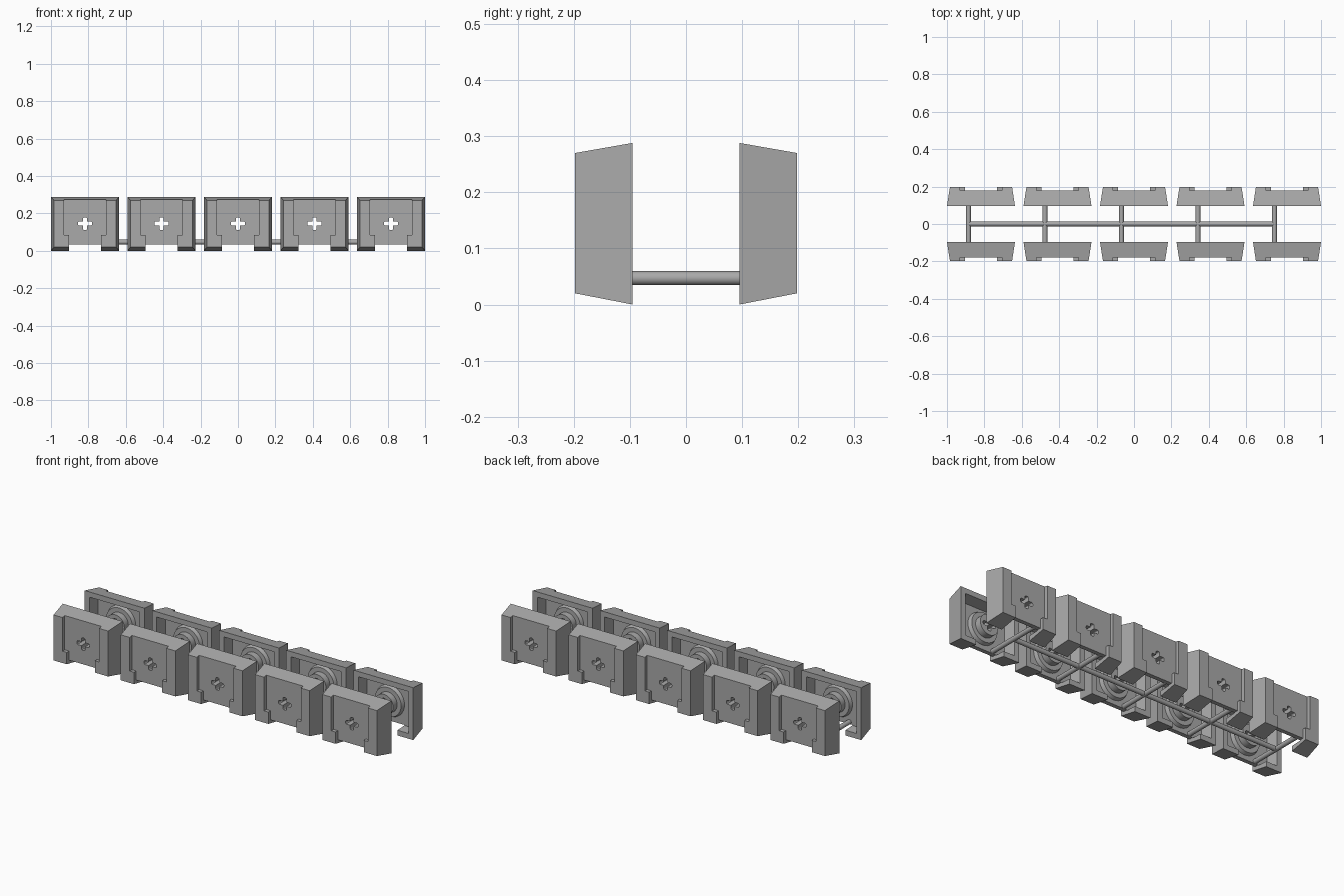
import bpy, bmesh, math
from mathutils import Matrix, Vector

default = bpy.data.objects.get("Cube")
if default:
    bpy.data.objects.remove(default, do_unlink=True)

grey = bpy.data.materials.new("plain_grey")
grey.use_nodes = True
COLOUR = (0.40, 0.40, 0.40, 1)
grey.diffuse_color = COLOUR
grey.node_tree.nodes["Principled BSDF"].inputs["Base Color"].default_value = COLOUR

PITCH, MID_Z = 0.409, 0.1455
OPEN_Y, FACE_Y, RECESS_Y, CEILING_Y = -0.095, -0.198, -0.178, -0.155


def make_object(name, bm):
    bmesh.ops.recalc_face_normals(bm, faces=bm.faces)
    mesh = bpy.data.meshes.new(name)
    bm.to_mesh(mesh)
    bm.free()
    mesh.materials.append(grey)
    obj = bpy.data.objects.new(name, mesh)
    bpy.context.collection.objects.link(obj)
    return obj


def frustum(name, y0, size0, y1, size1):
    """Box along y whose two ends are (x0, x1, z0, z1) rectangles."""
    bm = bmesh.new()
    rings = []
    for y, (xa, xb, za, zb) in ((y0, size0), (y1, size1)):
        rings.append([bm.verts.new((x, y, z))
                      for x, z in ((xa, za), (xb, za), (xb, zb), (xa, zb))])
    a, b = rings
    bm.faces.new(a)
    bm.faces.new(b)
    for i in range(4):
        j = (i + 1) % 4
        bm.faces.new((a[i], a[j], b[j], b[i]))
    return make_object(name, bm)


def box(name, x, y, z):
    return frustum(name, y[0], (*x, *z), y[1], (*x, *z))


def rod(name, start, end, r0, r1=None, sides=32):
    start, end = Vector(start), Vector(end)
    axis = end - start
    turn = axis.to_track_quat('Z', 'Y').to_matrix().to_4x4()
    bm = bmesh.new()
    bmesh.ops.create_cone(bm, cap_ends=True, segments=sides, radius1=r0,
                          radius2=r0 if r1 is None else r1, depth=axis.length,
                          matrix=Matrix.Translation((start + end) / 2) @ turn)
    return make_object(name, bm)


def rounded_bar(name, half_x, half_z):
    """Bar through the cap with softened corners, for the cross hole."""
    obj = box(name, (-half_x, half_x), (-0.25, -0.05), (MID_Z - half_z, MID_Z + half_z))
    bm = bmesh.new()
    bm.from_mesh(obj.data)
    long_edges = [e for e in bm.edges if abs(e.verts[0].co.y - e.verts[1].co.y) > 0.1]
    bmesh.ops.bevel(bm, geom=long_edges, offset=0.007, segments=3, profile=0.5, affect='EDGES')
    bm.to_mesh(obj.data)
    bm.free()
    return obj


# Hollow tapered cap, open towards the middle of the model
cap = frustum("cap", OPEN_Y, (-0.182, 0.182, 0.0, 0.288), FACE_Y, (-0.166, 0.166, 0.02, 0.27))
cavity = frustum("cavity", -0.08, (-0.155, 0.155, 0.028, 0.262),
                 CEILING_Y, (-0.142, 0.142, 0.032, 0.248))
recess = box("recess", (-0.112, 0.112), (-0.25, RECESS_Y), (0.085, 0.4))
recess_lower = box("recess_lower", (-0.086, 0.086), (-0.25, RECESS_Y), (-0.1, 0.2))
bottom_slot = box("bottom_slot", (-0.086, 0.086), (-0.25, 0), (-0.1, 0.035))

# Stepped round stem with a cross-shaped hole
collar = rod("collar", (0, -0.165, MID_Z), (0, -0.135, MID_Z), 0.09, 0.08)
stem = rod("stem", (0, -0.168, MID_Z), (0, -0.1, MID_Z), 0.056)
cross_wide = rounded_bar("cross_wide", 0.038, 0.011)
cross_tall = rounded_bar("cross_tall", 0.011, 0.034)

steps = [(cavity, 'DIFFERENCE'), (recess, 'DIFFERENCE'), (recess_lower, 'DIFFERENCE'),
         (bottom_slot, 'DIFFERENCE'), (collar, 'UNION'), (stem, 'UNION'),
         (cross_wide, 'DIFFERENCE'), (cross_tall, 'DIFFERENCE')]
for tool, operation in steps:
    mod = cap.modifiers.new(tool.name, 'BOOLEAN')
    mod.object, mod.operation, mod.solver = tool, operation, 'EXACT'
evaluated = cap.evaluated_get(bpy.context.evaluated_depsgraph_get())
cap_mesh = bpy.data.meshes.new_from_object(evaluated)
for obj in [cap] + [tool for tool, _ in steps]:
    bpy.data.objects.remove(obj, do_unlink=True)

# Two facing rows of five caps
parts = []
for row, angle in (("front", 0), ("back", math.pi)):
    for i in range(5):
        obj = bpy.data.objects.new(f"{row}_cap_{i + 1}", cap_mesh)
        obj.location.x = (i - 2) * PITCH
        obj.rotation_euler.z = angle
        bpy.context.collection.objects.link(obj)
        parts.append(obj)

# Connecting rods
ROD_Z, ROD_R, OFFSET = 0.047, 0.0125, -0.067
ends = [i * PITCH + OFFSET for i in (-2, 2)]
parts.append(rod("long_rod", (ends[0], 0, ROD_Z), (ends[1], 0, ROD_Z), ROD_R, sides=24))
for i in range(5):
    x = (i - 2) * PITCH + OFFSET
    parts.append(rod(f"cross_rod_{i + 1}", (x, CEILING_Y, ROD_Z), (x, -CEILING_Y, ROD_Z),
                     ROD_R, sides=24))

# Smooth the round parts, keep the edges sharp
bpy.ops.object.select_all(action='DESELECT')
for obj in parts:
    obj.select_set(True)
bpy.context.view_layer.objects.active = parts[0]
bpy.ops.object.shade_smooth_by_angle(angle=math.radians(30))
